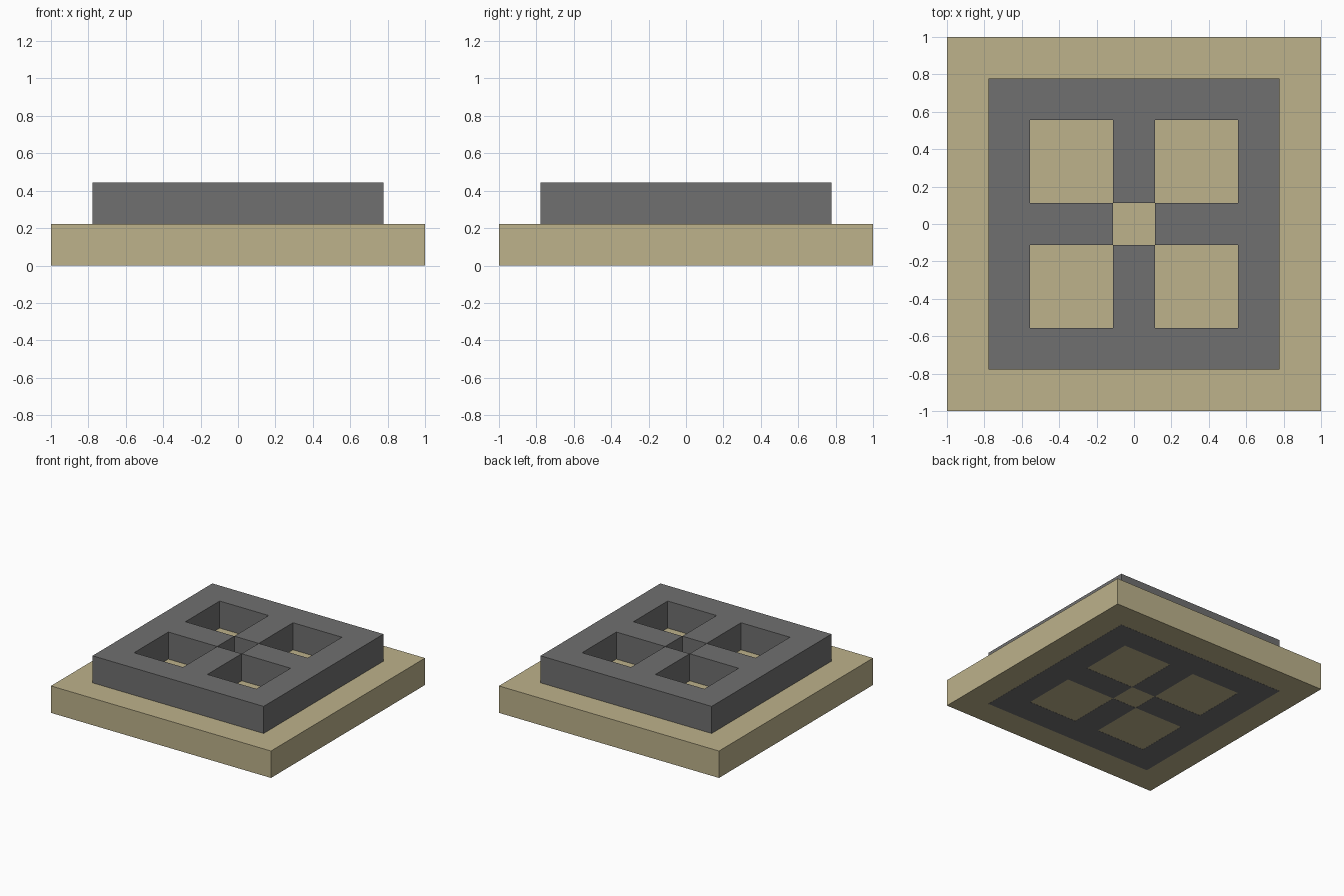
import bpy
import bmesh

UNIT = 2 / 9          # module of the layout
LIP = 0.001           # base underside sits just above the frame's underside

if "Cube" in bpy.data.objects:
    bpy.data.objects.remove(bpy.data.objects["Cube"], do_unlink=True)


def make_material(name, color):
    mat = bpy.data.materials.new(name)
    mat.use_nodes = True
    mat.diffuse_color = color
    bsdf = next(n for n in mat.node_tree.nodes if n.type == "BSDF_PRINCIPLED")
    bsdf.inputs["Base Color"].default_value = color
    return mat


def make_slab(name, cells, bottom, top, mat, is_hole=lambda x, y: False):
    """Extrude a square grid of unit cells, leaving out the hole cells."""
    bm = bmesh.new()
    bmesh.ops.create_grid(bm, x_segments=cells, y_segments=cells, size=cells * UNIT / 2)
    holes = []
    for face in bm.faces:
        center = face.calc_center_median()
        if is_hole(abs(center.x) / UNIT, abs(center.y) / UNIT):
            holes.append(face)
    bmesh.ops.delete(bm, geom=holes, context="FACES")
    for v in bm.verts:
        v.co.z = bottom
    result = bmesh.ops.extrude_face_region(bm, geom=bm.faces[:], use_keep_orig=True)
    for item in result["geom"]:
        if isinstance(item, bmesh.types.BMVert):
            item.co.z = top
    bmesh.ops.recalc_face_normals(bm, faces=bm.faces[:])
    mesh = bpy.data.meshes.new(name)
    bm.to_mesh(mesh)
    bm.free()
    mesh.materials.append(mat)
    obj = bpy.data.objects.new(name, mesh)
    bpy.context.collection.objects.link(obj)
    return obj


def window(x, y):
    # four large corner openings and one small central opening
    near, far = min(x, y), max(x, y)
    return far < 2.5 and (near > 0.5 or far < 0.5)


tan = make_material("tan", (0.508, 0.445, 0.258, 1))
grey = make_material("dark grey", (0.162, 0.162, 0.162, 1))

# Square base plate
make_slab("base_plate", 1 * 9, LIP, UNIT, tan)

# Window frame set through the base, showing on its underside
make_slab("lattice_frame", 7, 0, 2 * UNIT, grey, window)
